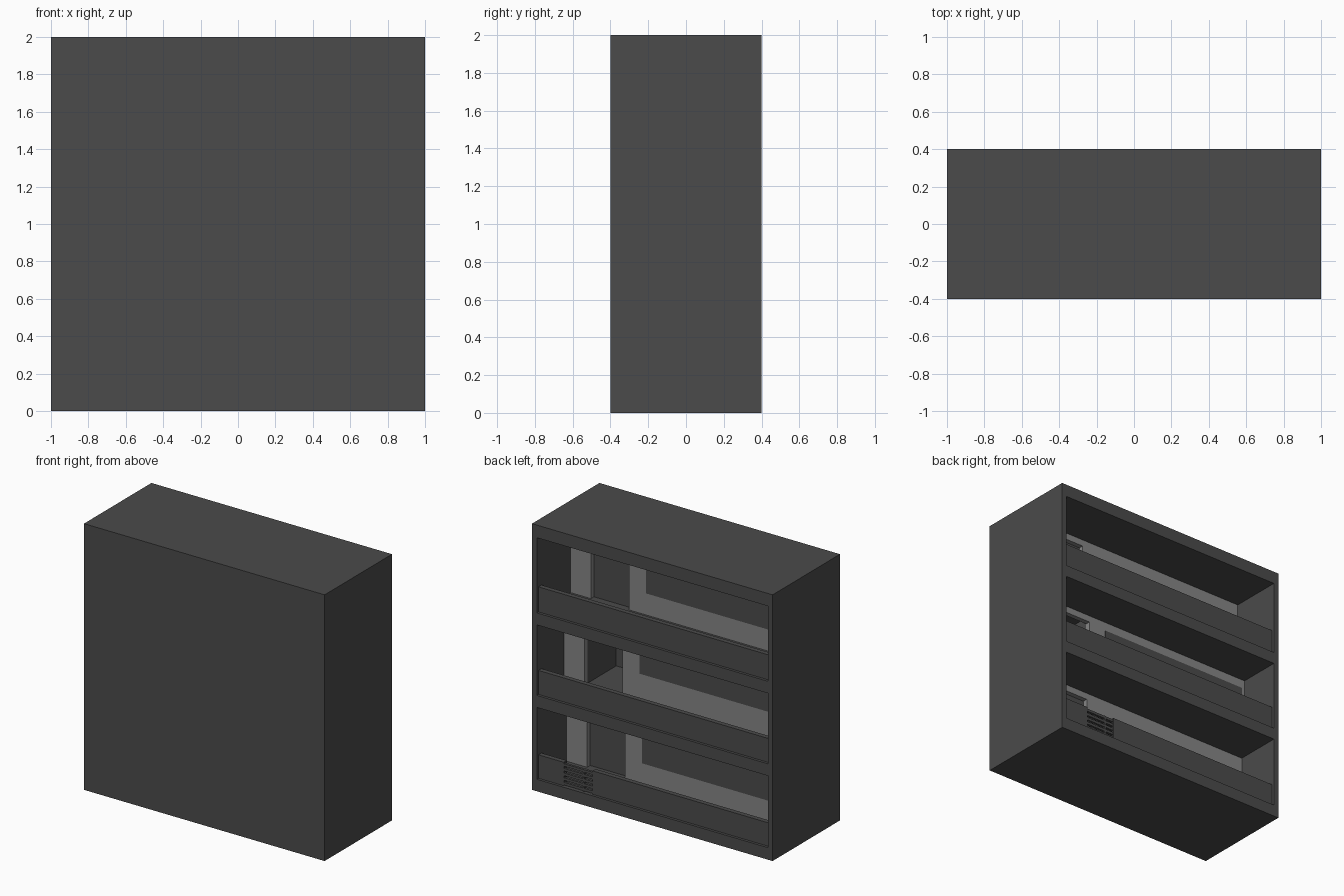
import bpy

if "Cube" in bpy.data.objects:
    bpy.data.objects.remove(bpy.data.objects["Cube"])


def material(name, v):
    m = bpy.data.materials.new(name)
    m.diffuse_color = (v, v, v, 1)
    m.use_nodes = True
    m.node_tree.nodes["Principled BSDF"].inputs["Base Color"].default_value = m.diffuse_color
    return m


DARK = material("dark grey", 0.07)
LIGHT = material("light grey", 0.24)


def box(name, x0, x1, y0, y1, z0, z1, mat=DARK):
    bpy.ops.mesh.primitive_cube_add(size=1, location=((x0 + x1) / 2, (y0 + y1) / 2, (z0 + z1) / 2))
    o = bpy.context.object
    o.name = name
    o.scale = (x1 - x0, y1 - y0, z1 - z0)
    bpy.ops.object.transform_apply(location=False, rotation=False, scale=True)
    o.data.materials.append(mat)
    return o


W, D, T = 0.96, 0.4, 0.036      # inner half width, half depth, board thickness

# Outer carcass: closed front, two sides, base, shelves and top
box("front_wall", -W, W, -D, -0.30, 0, 2)
for side, x in (("left", -1), ("right", W)):
    box(side + "_side", x, x + 1 - W, -D, D, 0, 2)
for name, z0, z1 in (("base", 0, 0.09), ("lower_shelf", 0.63, 0.72),
                     ("upper_shelf", 1.25, 1.34), ("top", 1.905, 2)):
    box(name, -W, W, -0.30, D, z0, z1)

# Compartments: name, floor, ceiling, panel y, lip height, plate bottom and top, door closed
bays = (("lower", 0.09, 0.63, 0.045, 0.176, 0.245, 0.50, True),
        ("middle", 0.72, 1.25, 0.075, 0.18, 0.93, 1.18, False),
        ("upper", 1.34, 1.905, 0.0, 0.188, 1.505, 1.76, True))
HX0, HX1 = 0.475, 0.79          # door opening
GX0, GX1 = 0.51, 0.75           # grille opening in lowest lip

for name, z0, z1, y, lip, p0, p1, closed in bays:
    # light inner panel around a door opening
    head = z1 - 0.05
    box(name + "_panel_wide", -W, HX0, y - T, y, z0, z1, LIGHT)
    box(name + "_panel_narrow", HX1, W, y - T, y, z0, z1, LIGHT)
    box(name + "_panel_head", HX0, HX1, y - T, y, head, z1, LIGHT)
    # dark plate on the panel
    box(name + "_plate", -0.93, 0.33, y, y + 0.006, p0, p1)
    # dark jamb linings and cavity walls behind the opening
    box(name + "_cavity_wall_a", HX1, HX1 + 0.03, -0.30, y - T, z0, z1)
    box(name + "_cavity_wall_b", HX0 - 0.03, HX0, -0.30, y - T, z0, z1)
    if closed:
        box(name + "_door", HX0, HX1, y - 2 * T, y - T, z0, z1)
    # retaining lip at the open back
    parts = ((-W, GX0), (GX1, W)) if name == "lower" else ((-W, W),)
    for i, (a, b) in enumerate(parts):
        box(f"{name}_lip_{i}", a, b, 0.38 - T, 0.38, z0, z0 + lip)

# Grille: five bars and an upright in the lowest lip
for i in range(5):
    z = 0.095 + i * 0.035
    box(f"grille_bar_{i}", GX0, GX1, 0.36, 0.378, z, z + 0.02)
box("grille_upright", 0.578, 0.592, 0.355, 0.38, 0.09, 0.255)
